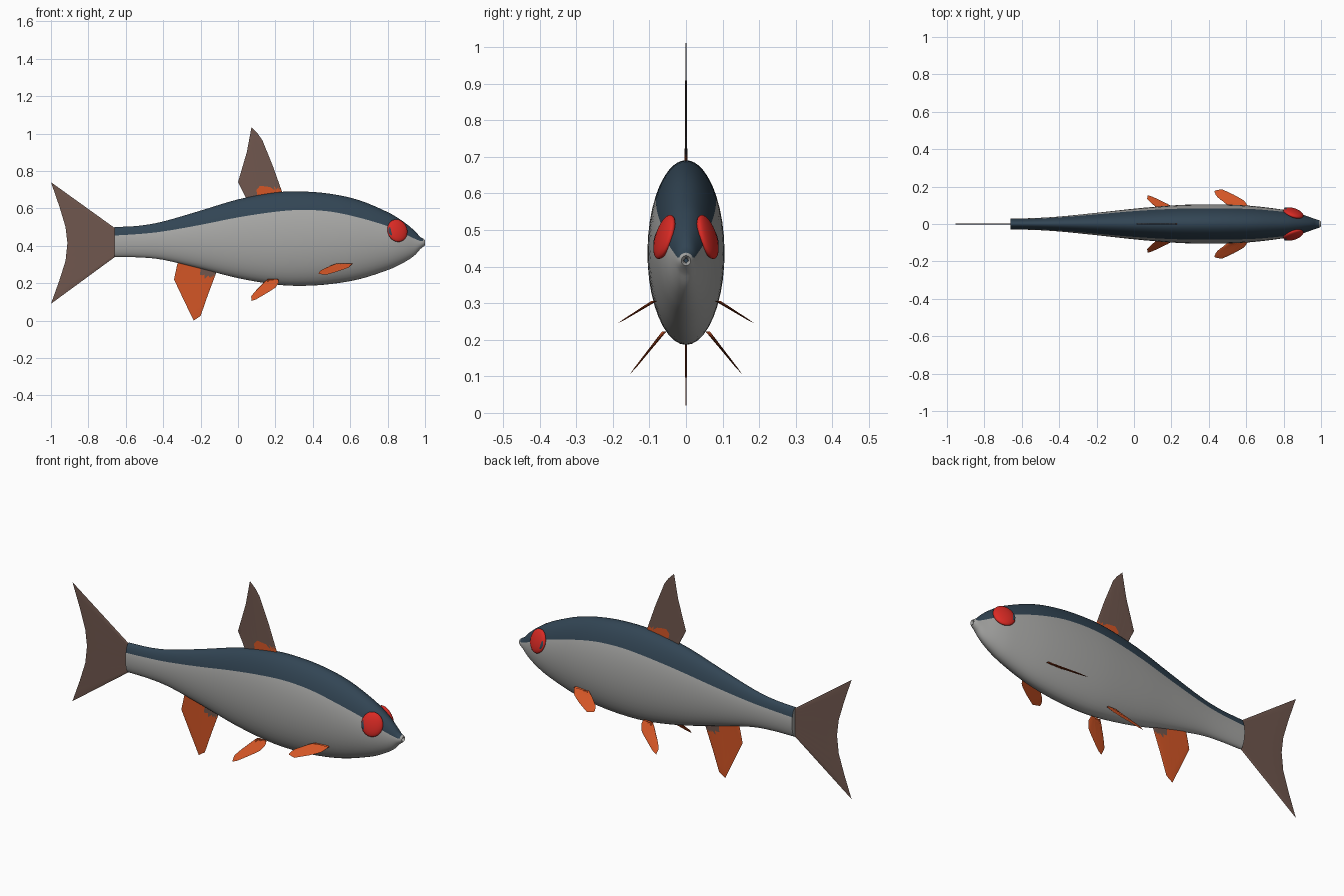
import bpy, bmesh, math
from mathutils import Vector, Matrix

if "Cube" in bpy.data.objects:
    bpy.data.objects.remove(bpy.data.objects["Cube"])


def material(name, rgb):
    m = bpy.data.materials.new(name)
    lin = [((c / 255 + 0.055) / 1.055) ** 2.4 for c in rgb]
    m.diffuse_color = (*lin, 1)
    m.use_nodes = True
    m.node_tree.nodes["Principled BSDF"].inputs["Base Color"].default_value = m.diffuse_color
    return m


SILVER = material("silver", (168, 168, 166))
SLATE = material("slate blue", (50, 69, 84))
RED = material("red", (218, 42, 36))
ORANGE = material("orange", (212, 86, 38))
BROWN = material("fin brown", (112, 87, 78))


def finish(bm, name, mats, angle=40):
    bmesh.ops.remove_doubles(bm, verts=bm.verts, dist=1e-5)
    bmesh.ops.recalc_face_normals(bm, faces=bm.faces)
    me = bpy.data.meshes.new(name)
    bm.to_mesh(me)
    bm.free()
    for m in mats:
        me.materials.append(m)
    ob = bpy.data.objects.new(name, me)
    bpy.context.collection.objects.link(ob)
    bpy.context.view_layer.objects.active = ob
    ob.select_set(True)
    bpy.ops.object.shade_smooth_by_angle(angle=math.radians(angle))
    ob.select_set(False)
    return ob


def spline(pts, steps):
    """Catmull-Rom through tuples of any size."""
    p = [Vector(q) for q in pts]
    p = [2 * p[0] - p[1]] + p + [2 * p[-1] - p[-2]]
    out = []
    for i in range(1, len(p) - 2):
        a, b, c, d = p[i - 1:i + 3]
        for k in range(steps):
            t = k / steps
            out.append(0.5 * (2 * b + (c - a) * t + (2 * a - 5 * b + 4 * c - d) * t * t
                              + (3 * b - a - 3 * c + d) * t ** 3))
    return out + [p[-2]]


# Body: x, belly z, back z, half width, height of the colour boundary
stations = [
    (-.66, .34, .50, .029, .455), (-.53, .338, .507, .032, .463),
    (-.4, .325, .53, .04, .477), (-.2, .278, .588, .06, .512),
    (0, .227, .648, .082, .552), (.2, .193, .685, .099, .582),
    (.35, .186, .69, .105, .592), (.5, .196, .677, .104, .582),
    (.65, .222, .643, .095, .55), (.8, .27, .58, .076, .505),
    (.88, .307, .532, .058, .468), (.94, .345, .484, .037, .44),
    (.975, .383, .446, .025, .425)]


def spline_any(pts, steps):
    return spline(pts, steps)


rings = spline_any(stations, 4)
# lip and mouth hollow
rings += [(.99, .395, .438, .02, .425), (1.0, .403, .430, .013, .423),
          (.992, .409, .424, .007, .418), (.975, .411, .422, .005, .418)]
LOW, HIGH = 14, 8
bm = bmesh.new()
loops = []
for x, lo, hi, w, zb in rings:
    zc, h = (lo + hi) / 2, (hi - lo) / 2
    ab = math.asin(max(-.9, min(.9, (zb - zc) / h)))
    half = [-math.pi / 2 + (ab + math.pi / 2) * i / LOW for i in range(LOW)]
    half += [ab + (math.pi / 2 - ab) * i / HIGH for i in range(HIGH + 1)]
    angs = half + [math.pi - a for a in half[-2:0:-1]]
    loops.append([bm.verts.new((x, w * math.cos(a), zc + h * math.sin(a))) for a in angs])
n = len(loops[0])
for r, (A, B) in enumerate(zip(loops, loops[1:])):
    for i in range(n):
        j = (i + 1) % n
        f = bm.faces.new((A[i], A[j], B[j], B[i]))
        f.material_index = int(LOW <= i < LOW + 2 * HIGH and r < len(loops) - 4)
bm.faces.new(loops[0])
bm.faces.new(loops[-1]).material_index = 1
finish(bm, "body", [SILVER, SLATE], 50)


def sample(pts, t):
    f = t * (len(pts) - 1)
    i = min(int(f), len(pts) - 2)
    return Vector(pts[i]).lerp(Vector(pts[i + 1]), f - i)


def fin(name, root, edge, mats, thick=.004, y_at=lambda z: 0, side=1,
        rule=lambda x, z: 0, rays=20, rows=8):
    """Thin rippled fan between a root line and an outer edge, both in x, z."""
    bm = bmesh.new()
    for s in (1, -1):
        g = []
        for i in range(rays + 1):
            a, b = sample(root, i / rays), sample(edge, i / rays)
            col = []
            for k in range(rows + 1):
                p = a.lerp(b, k / rows)
                rim = i in (0, rays) or k == rows
                t = 0 if rim else thick * (1 - .7 * k / rows) * (1 if i % 2 else .7)
                col.append(bm.verts.new((p.x, side * y_at(p.y) + s * t, p.y)))
            g.append(col)
        for i in range(rays):
            for k in range(rows):
                q = (g[i][k], g[i + 1][k], g[i + 1][k + 1], g[i][k + 1])
                c = sum((v.co for v in q), Vector()) / 4
                bm.faces.new(q).material_index = rule(c.x, c.z)
    return finish(bm, name, mats, 60)


# Unpaired fins
fin("tail_fin", [(-.645, .485), (-.645, .35)],
    [(-1, .74), (-.955, .61), (-.922, .5), (-.912, .415), (-.922, .32), (-.955, .215), (-1, .09)],
    [BROWN], rays=24)
fin("dorsal_fin", [(.235, .66), (.05, .63)],
    [(.235, .69), (.185, .83), (.13, .965), (.105, 1.0), (.072, 1.033), (.047, .9), (0, .74), (.045, .65)],
    [BROWN, ORANGE], rays=28, rows=10, rule=lambda x, z: int(z < .705 and x > .1))
fin("anal_fin", [(-.31, .33), (-.12, .28)],
    [(-.325, .30), (-.342, .22), (-.29, .11), (-.237, 0), (-.2, .025), (-.16, .14), (-.115, .26)],
    [ORANGE, BROWN], rays=24, rows=10, rule=lambda x, z: int(z > .235 and x > -.2))

# Paired fins, eyes and pupils
for side, tag in ((-1, "right"), (1, "left")):
    fin("pelvic_fin_" + tag, [(.16, .222), (.215, .222)],
        [(.15, .215), (.095, .16), (.07, .13), (.073, .105), (.1, .115), (.2, .175), (.218, .205)],
        [ORANGE], .006, lambda z: .06 + (.222 - z) * .8, side)
    fin("pectoral_fin_" + tag, [(.53, .306), (.61, .306)],
        [(.5, .296), (.44, .268), (.428, .25), (.47, .245), (.54, .265), (.59, .283), (.612, .304)],
        [ORANGE], .008, lambda z: .1 + (.298 - z) * 1.62, side)

    normal = Vector((.3, side * .9, .29)).normalized()
    frame = normal.to_track_quat('Z', 'Y').to_matrix().to_4x4()
    centre = Vector((.852, side * .059, .481))
    bm = bmesh.new()
    bmesh.ops.create_uvsphere(bm, u_segments=32, v_segments=16, radius=1)
    bm.transform(Matrix.Translation(centre) @ frame @ Matrix.Diagonal((.056, .063, .019, 1)))
    finish(bm, "eye_" + tag, [RED], 60)

    # pupil: a thin domed plate sitting on the eye, set back and low
    bm = bmesh.new()
    bmesh.ops.create_uvsphere(bm, u_segments=24, v_segments=12, radius=1)
    spot = centre + normal * .016 + Vector((-.026, side * .003, -.006))
    bm.transform(Matrix.Translation(spot) @ frame @ Matrix.Diagonal((.028, .03, .0048, 1)))
    finish(bm, "pupil_" + tag, [SLATE], 60)
